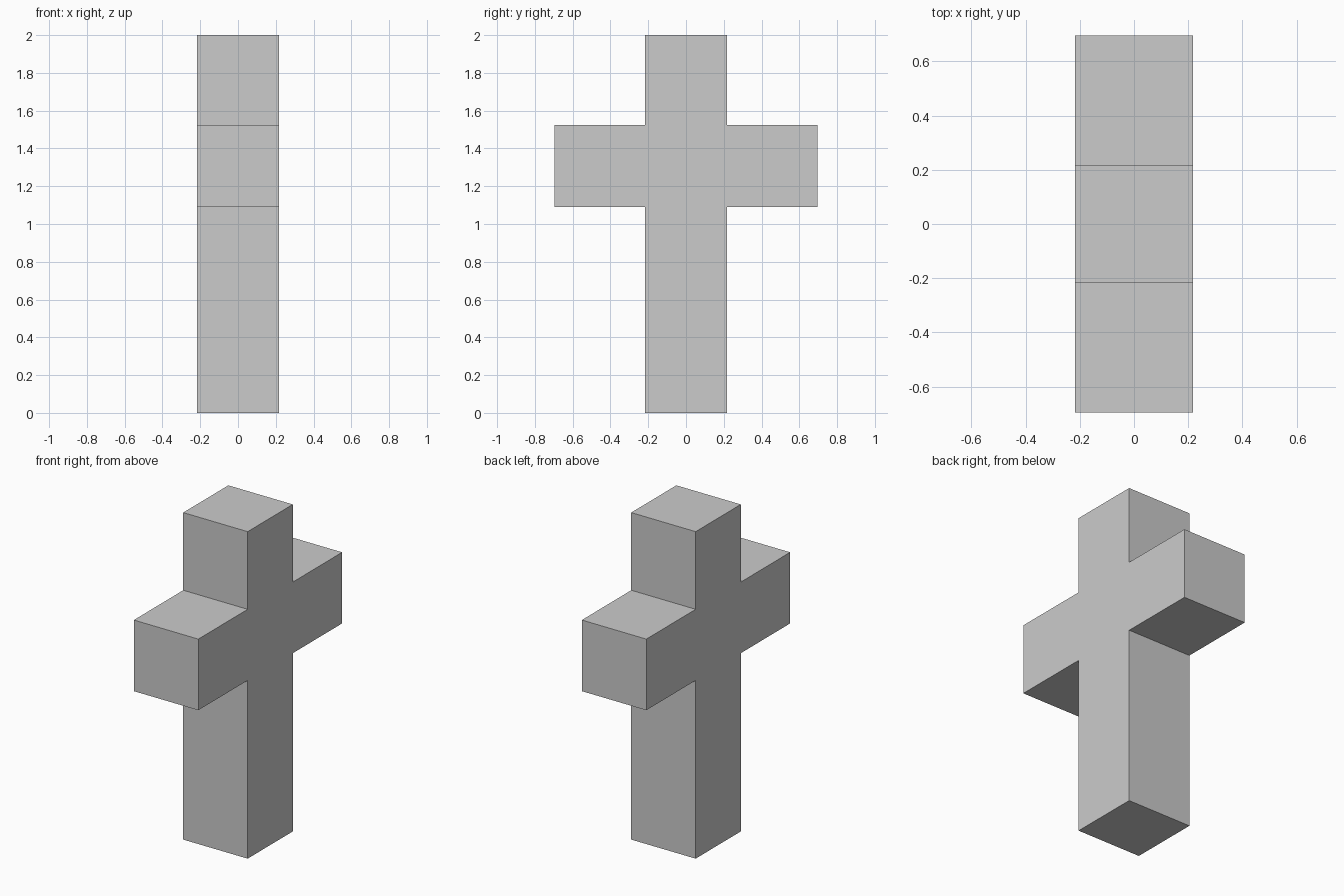
import bpy
import bmesh

if "Cube" in bpy.data.objects:
    bpy.data.objects.remove(bpy.data.objects["Cube"])

W = 0.218                 # half thickness of the beams
ARM = 0.695               # half span of the crossbar
Z0, Z1, TOP = 1.09, 1.525, 2.0

# Cross outline: right half in (y, z), mirrored for the left half
half = [(W, 0), (W, Z0), (ARM, Z0), (ARM, Z1), (W, Z1), (W, TOP)]
outline = half + [(-y, z) for y, z in reversed(half)]

# Extrude the outline along x into one solid
bm = bmesh.new()
face = bm.faces.new([bm.verts.new((-W, y, z)) for y, z in outline])
result = bmesh.ops.extrude_face_region(bm, geom=[face], use_keep_orig=True)
moved = [g for g in result["geom"] if isinstance(g, bmesh.types.BMVert)]
bmesh.ops.translate(bm, verts=moved, vec=(2 * W, 0, 0))
bmesh.ops.recalc_face_normals(bm, faces=bm.faces)

mesh = bpy.data.meshes.new("cross")
bm.to_mesh(mesh)
bm.free()
bpy.context.collection.objects.link(bpy.data.objects.new("cross", mesh))
